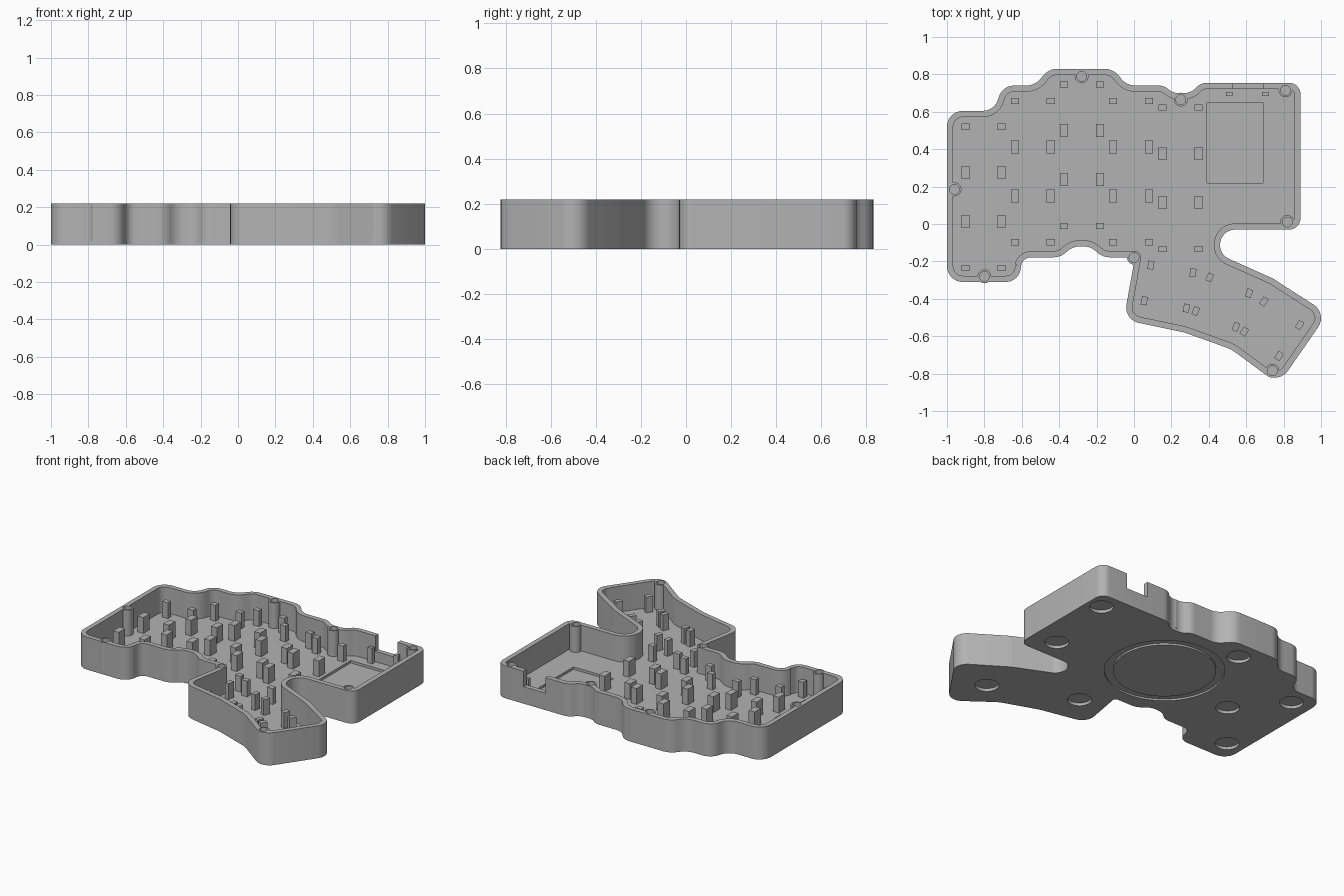
import bpy, bmesh, math
from mathutils import Vector

if "Cube" in bpy.data.objects:
    bpy.data.objects.remove(bpy.data.objects["Cube"])

H, FLOOR, WALL = 0.22, 0.045, 0.033

grey = bpy.data.materials.new("plain_grey")
grey.diffuse_color = (0.45, 0.45, 0.45, 1)
grey.use_nodes = True
grey.node_tree.nodes["Principled BSDF"].inputs["Base Color"].default_value = grey.diffuse_color

# Case outline: corner x, y and fillet radius, counter-clockwise
OUTLINE = [
    (-1, -.31, .085), (-.605, -.31, .08), (-.605, -.178, .055),
    (-.39, -.178, .1), (-.33, -.12, .1), (-.23, -.12, .1), (-.17, -.178, .1),
    (.005, -.178, .02), (-.055, -.512, .085), (.27, -.58, .2), (.52, -.67, .2),
    (.773, -.857, .085), (1.035, -.479, .085), (.74, -.29, .15),
    (.46, -.165, .08), (.46, -.03, .08), (.89, -.03, .06), (.89, .755, .06),
    (.36, .755, .08), (.3, .70, .08), (.21, .70, .08), (.16, .74, .08),
    (-.04, .74, .1), (-.11, .83, .1), (-.455, .83, .1), (-.53, .74, .1),
    (-.705, .74, .085), (-.745, .605, .085), (-1, .605, .085)]


def fillet(corners, seg=8):
    """Round every corner of a closed polygon."""
    pts, n = [], len(corners)
    for i, (x, y, r) in enumerate(corners):
        p = Vector((x, y))
        a = (Vector(corners[i - 1][:2]) - p).normalized()
        b = (Vector(corners[(i + 1) % n][:2]) - p).normalized()
        half = a.angle(b) / 2
        c = p + (a + b).normalized() * r / math.sin(half)
        t = r / math.tan(half)
        s, e = p + a * t - c, p + b * t - c
        turn = math.atan2(s.x * e.y - s.y * e.x, s.dot(e))
        a0 = math.atan2(s.y, s.x)
        for k in range(seg + 1):
            w = a0 + turn * k / seg
            pts.append(c + Vector((math.cos(w), math.sin(w))) * r)
    return pts


def inset(pts, d):
    """Move a closed loop inwards by d."""
    out = []
    for i, p in enumerate(pts):
        t1 = (p - pts[i - 1]).normalized()
        t2 = (pts[(i + 1) % len(pts)] - p).normalized()
        t = (t1 + t2).normalized()
        out.append(p + Vector((-t.y, t.x)) * d / max(t.dot(t1), .5))
    return out


def finish(bm, name):
    bmesh.ops.recalc_face_normals(bm, faces=bm.faces)
    me = bpy.data.meshes.new(name)
    bm.to_mesh(me)
    bm.free()
    me.materials.append(grey)
    ob = bpy.data.objects.new(name, me)
    bpy.context.collection.objects.link(ob)
    return ob


def add_box(bm, x, y, z0, z1, w, d, rot=0):
    vs = bmesh.ops.create_cube(bm, size=1)["verts"]
    c, s = math.cos(math.radians(rot)), math.sin(math.radians(rot))
    for v in vs:
        px, py = v.co.x * w, v.co.y * d
        v.co = (x + px * c - py * s, y + px * s + py * c, z0 if v.co.z < 0 else z1)


def add_cyl(bm, x, y, z0, z1, r, seg=32):
    vs = bmesh.ops.create_cone(bm, cap_ends=True, segments=seg, radius1=r,
                               radius2=r, depth=1)["verts"]
    for v in vs:
        v.co = (x + v.co.x, y + v.co.y, z0 if v.co.z < 0 else z1)


def combine(target, tool, op):
    m = target.modifiers.new(op, "BOOLEAN")
    m.operation, m.solver, m.object = op, "EXACT", tool
    bpy.context.view_layer.objects.active = target
    bpy.ops.object.modifier_apply(modifier=m.name)
    bpy.data.objects.remove(tool)


# Open tray: outer wall, rim, inner wall and floor
outer = fillet(OUTLINE)
inner = inset(outer, WALL)
bm = bmesh.new()
rings = [[bm.verts.new((p.x, p.y, z)) for p in loop] for loop, z in
         ((outer, 0), (outer, H), (inner, H), (inner, FLOOR))]
for lo, hi in zip(rings, rings[1:]):
    for i in range(len(lo)):
        bm.faces.new((lo[i - 1], lo[i], hi[i], hi[i - 1]))
bm.faces.new(rings[0][::-1])
bm.faces.new(rings[3])
case = finish(bm, "case_tray")

# Screw posts around the wall
POSTS = [(-.28, .79), (.25, .665), (.81, .715), (.82, .01),
         (0, -.18), (.74, -.785), (-.80, -.28), (-.96, .185)]
bm = bmesh.new()
for x, y in POSTS:
    add_cyl(bm, x, y, .02, H, .037)
combine(case, finish(bm, "screw_posts"), "UNION")

# Screw holes, cable notch, battery recess and foot recesses
bm = bmesh.new()
for x, y in POSTS:
    add_cyl(bm, x, y, .09, H + .1, .026)
add_box(bm, .608, .75, .115, H + .1, .165, .12)
add_box(bm, .54, .435, .028, .1, .30, .43)
for x, y in [(.79, .63), (.72, .12), (.71, -.56), (.16, -.33),
             (-.25, .70), (-.6, .18), (-.86, .48), (-.88, -.16)]:
    add_cyl(bm, x, y, -.1, .02, .074)
combine(case, finish(bm, "recess_cutter"), "DIFFERENCE")

# Ring groove under the floor
bm = bmesh.new()
loops = []
for r, z in ((.37, -.05), (.37, .012), (.317, .012), (.317, -.05)):
    loops.append([bm.verts.new((-.01 + r * math.cos(k * math.tau / 64),
                                .28 + r * math.sin(k * math.tau / 64), z))
                  for k in range(64)])
for j in range(4):
    a, b = loops[j - 1], loops[j]
    for i in range(64):
        bm.faces.new((a[i - 1], a[i], b[i], b[i - 1]))
combine(case, finish(bm, "ring_cutter"), "DIFFERENCE")

bpy.ops.object.select_all(action="DESELECT")
case.select_set(True)
bpy.context.view_layer.objects.active = case
bpy.ops.object.shade_smooth_by_angle(angle=math.radians(30))

# Support pillars in the key columns: left x, right x, top y
bm = bmesh.new()
for xa, xb, top in [(-.9, -.708, .52), (-.637, -.445, .657), (-.375, -.183, .745),
                    (-.112, .08, .657), (.152, .345, .622)]:
    for x in (xa, xb):
        for dy, depth in ((0, .033), (.245, .068), (.507, .068), (.755, .033)):
            add_box(bm, x, top - dy, FLOOR - .01, .152, .043, depth)
finish(bm, "key_pillars")

# Turned pillars in the thumb area
bm = bmesh.new()
for x, y, rot in [(.09, -.22, -10), (.055, -.41, -10), (.315, -.26, -10),
                  (.28, -.45, -10), (.405, -.285, -22), (.33, -.465, -22),
                  (.615, -.37, -22), (.545, -.55, -22), (.59, -.575, -33),
                  (.695, -.415, -33), (.885, -.54, -33), (.775, -.705, -33)]:
    add_box(bm, x, y, FLOOR - .01, .152, .032, .045, rot)
finish(bm, "thumb_pillars")

# Small stops beside the cable notch
bm = bmesh.new()
for x in (.51, .703):
    add_box(bm, x, .695, FLOOR - .01, .15, .035, .022)
finish(bm, "notch_stops")
